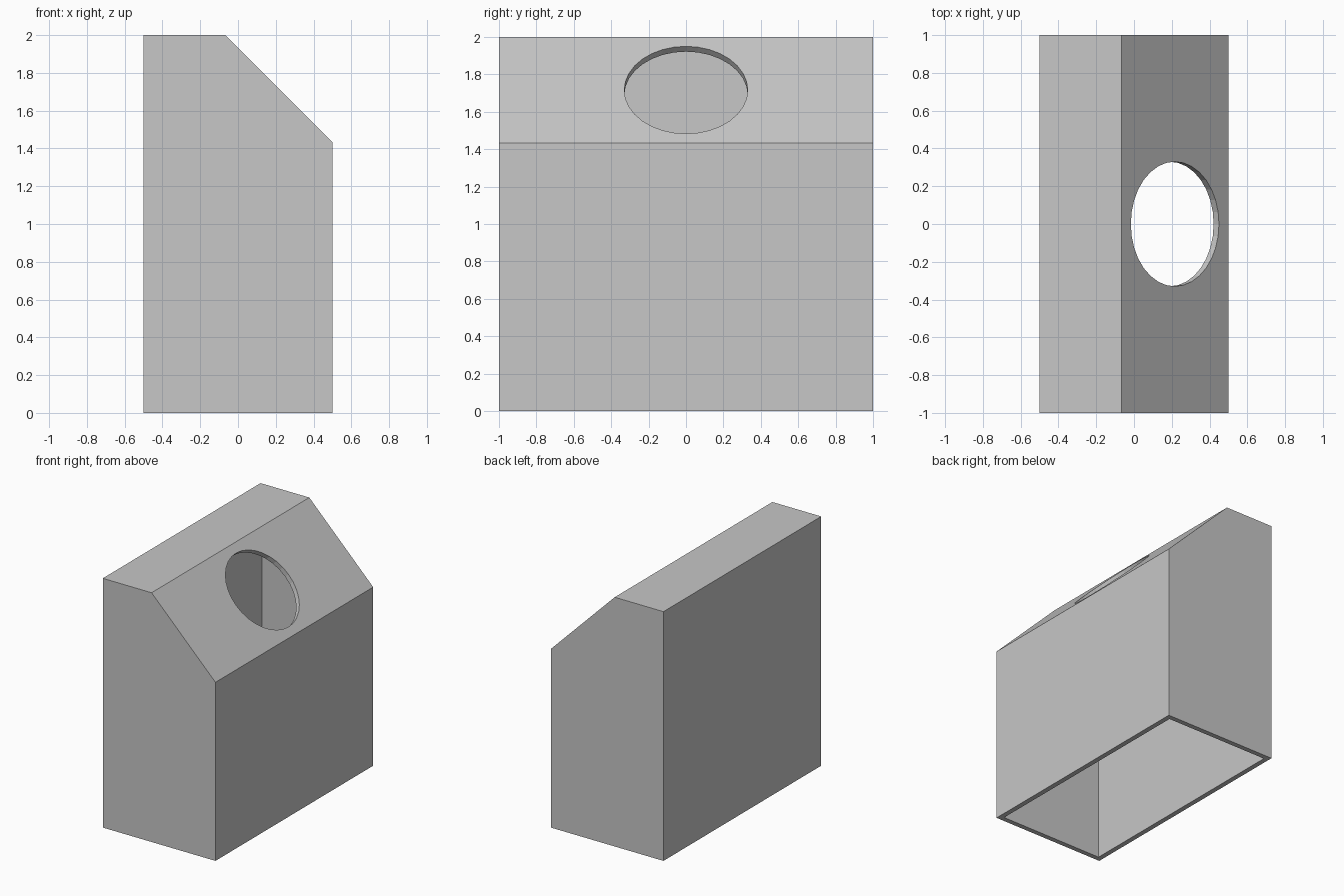
import bpy, bmesh, math
from mathutils import Matrix, Vector

cube = bpy.data.objects.get("Cube")
if cube:
    bpy.data.objects.remove(cube)

WALL = 0.04
SLOPE = 1.933   # the sloped face lies on x + z = SLOPE

grey = bpy.data.materials.new("light_grey")
grey.use_nodes = True
colour = (0.57, 0.57, 0.57, 1)
grey.diffuse_color = colour
grey.node_tree.nodes["Principled BSDF"].inputs["Base Color"].default_value = colour


def make_object(name, bm):
    bmesh.ops.recalc_face_normals(bm, faces=bm.faces)
    mesh = bpy.data.meshes.new(name)
    bm.to_mesh(mesh)
    bm.free()
    mesh.materials.append(grey)
    obj = bpy.data.objects.new(name, mesh)
    bpy.context.collection.objects.link(obj)
    return obj


def chamfered_prism(name, half_x, half_y, bottom, top, slope):
    """Box with its +x top edge cut off, extruded along y."""
    profile = [(-half_x, bottom), (half_x, bottom), (half_x, slope - half_x),
               (slope - top, top), (-half_x, top)]
    bm = bmesh.new()
    face = bm.faces.new([bm.verts.new((x, -half_y, z)) for x, z in profile])
    side = bmesh.ops.extrude_face_region(bm, geom=[face])
    verts = [v for v in side["geom"] if isinstance(v, bmesh.types.BMVert)]
    bmesh.ops.translate(bm, verts=verts, vec=(0, 2 * half_y, 0))
    return make_object(name, bm)


# Outer housing
housing = chamfered_prism("housing", 0.5, 1, 0, 2, SLOPE)

# Hollow inside, open at the bottom
cavity = chamfered_prism("cavity_cutter", 0.5 - WALL, 1 - WALL, -0.2, 2 - WALL,
                         SLOPE - WALL * math.sqrt(2))

# Round opening through the middle of the sloped wall
middle_x = (SLOPE - 2 + 0.5) / 2
bm = bmesh.new()
bmesh.ops.create_cone(
    bm, cap_ends=True, segments=32, radius1=0.33, radius2=0.33, depth=0.2,
    matrix=Matrix.Translation(Vector((middle_x, 0, SLOPE - middle_x)))
    @ Matrix.Rotation(math.radians(45), 4, "Y"))
opening = make_object("opening_cutter", bm)

for cutter in (cavity, opening):
    cut = housing.modifiers.new(cutter.name, "BOOLEAN")
    cut.operation = "DIFFERENCE"
    cut.solver = "EXACT"
    cut.object = cutter
    cutter.hide_render = True
    cutter.hide_set(True)
